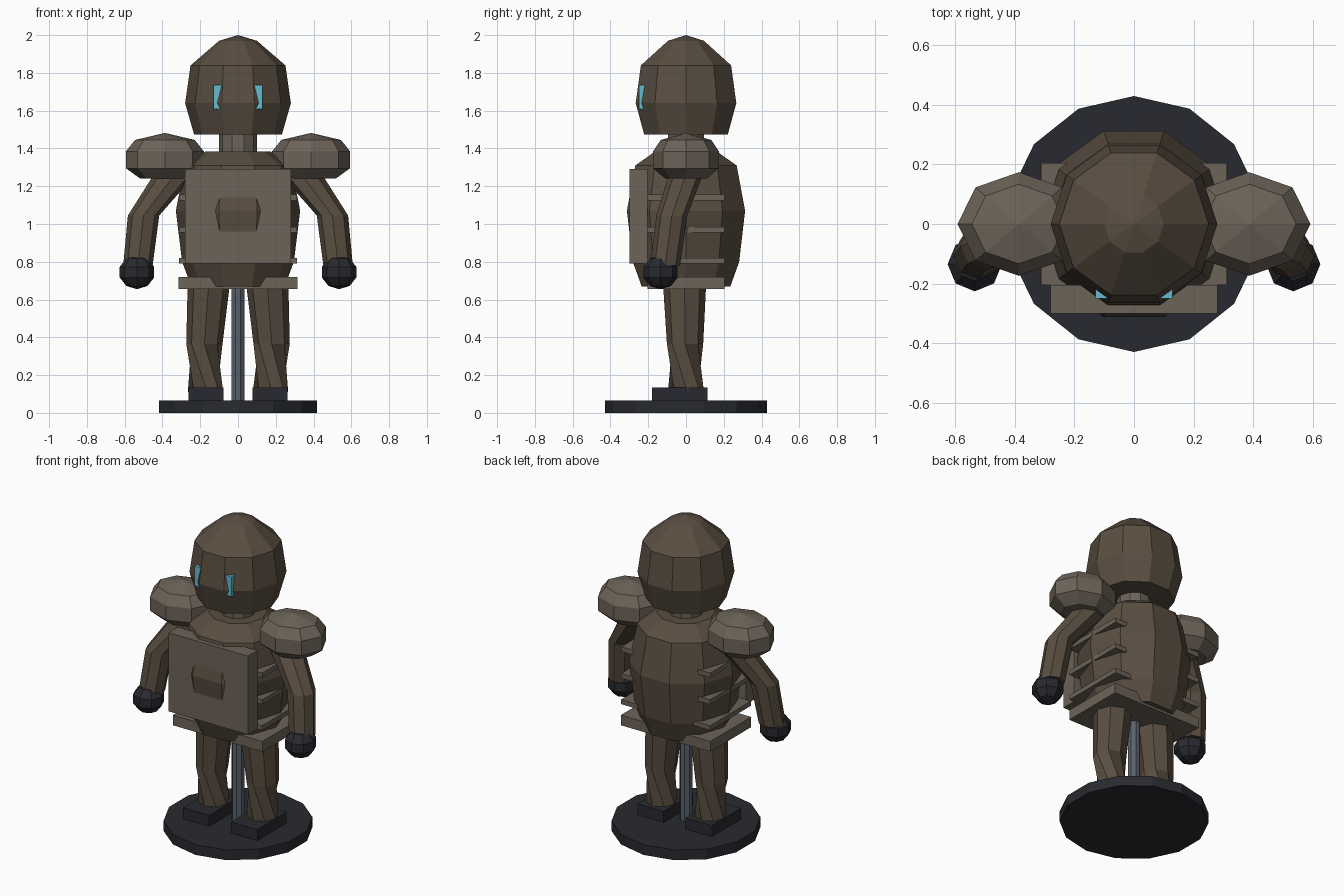
import bpy, bmesh
from math import sin, cos, pi, radians

if "Cube" in bpy.data.objects:
    bpy.data.objects.remove(bpy.data.objects["Cube"])


def material(name, rgb):
    m = bpy.data.materials.new(name)
    m.diffuse_color = (*rgb, 1)
    m.use_nodes = True
    m.node_tree.nodes["Principled BSDF"].inputs["Base Color"].default_value = m.diffuse_color
    return m


CLOTH = material("brown_cloth", (0.10, 0.075, 0.052))
PLATE = material("pale_plate", (0.15, 0.125, 0.098))
DARK = material("dark", (0.022, 0.023, 0.029))
STEEL = material("steel", (0.10, 0.125, 0.15))
GLOW = material("teal_glow", (0.13, 0.50, 0.62))


def finish(name, bm, mat):
    bmesh.ops.remove_doubles(bm, verts=bm.verts, dist=1e-5)
    bmesh.ops.recalc_face_normals(bm, faces=bm.faces)
    me = bpy.data.meshes.new(name)
    bm.to_mesh(me)
    bm.free()
    me.materials.append(mat)
    ob = bpy.data.objects.new(name, me)
    bpy.context.collection.objects.link(ob)
    return ob


def loft(name, rings, mat, sides=10, phase=0):
    """Skin horizontal rings given as (x, y, z, rx, ry, twist in degrees)."""
    bm = bmesh.new()
    loops = []
    for x, y, z, rx, ry, twist in rings:
        angles = [radians(phase + twist) + 2 * pi * i / sides for i in range(sides)]
        loops.append([bm.verts.new((x + rx * cos(a), y + ry * sin(a), z)) for a in angles])
    for a, b in zip(loops, loops[1:]):
        for i in range(sides):
            j = (i + 1) % sides
            bm.faces.new((a[i], a[j], b[j], b[i]))
    for loop, ring in ((loops[0], rings[0]), (loops[-1], rings[-1])):
        if ring[3] > 0:
            bm.faces.new(loop)
    return finish(name, bm, mat)


def lathe(name, profile, mat, sides=10, phase=0, x=0, y=0, squash=1):
    """Turned shape from (radius, z) points."""
    return loft(name, [(x, y, z, r, r * squash, 0) for r, z in profile], mat, sides, phase)


def box(name, x, y, z, mat):
    """Box from (min, max) pairs."""
    bm = bmesh.new()
    bmesh.ops.create_cube(bm, size=1)
    for v in bm.verts:
        v.co = [lo + (c + 0.5) * (hi - lo) for c, (lo, hi) in zip(v.co, (x, y, z))]
    return finish(name, bm, mat)


# display stand
lathe("base_disc", [(0.43, 0), (0.43, 0.065)], DARK, 14, 90)
lathe("support_pole", [(0.037, 0.06), (0.037, 0.9)], STEEL, 8, 22.5)

# body, neck and head
lathe("torso", [(0.247, 0.67), (0.296, 0.80), (0.329, 1.07), (0.282, 1.31), (0.17, 1.385)], CLOTH)
lathe("neck", [(0.1, 1.36), (0.1, 1.5)], PLATE)
lathe("head", [(0.233, 1.475), (0.28, 1.64), (0.251, 1.84), (0.1, 1.97), (0, 2.0)], CLOTH)

# visor bar, only its ends show at the sides of the face
box("eye_visor", (-0.13, 0.13), (-0.25, -0.2), (1.61, 1.735), GLOW)

# breastplate, belt and the straps whose corners stick out of the torso
box("breastplate", (-0.28, 0.28), (-0.30, -0.205), (0.79, 1.29), PLATE)
box("belt", (-0.315, 0.315), (-0.205, 0.205), (0.655, 0.72), PLATE)
for i, z in enumerate((0.805, 0.97, 1.14)):
    box(f"strap_{i + 1}", (-0.313, 0.313), (-0.205, 0.205), (z - 0.015, z + 0.015), PLATE)

for side, s in (("left", 1), ("right", -1)):
    # shoulder pad
    lathe(f"shoulder_pad_{side}",
          [(0.13, 1.24), (0.206, 1.295), (0.206, 1.385), (0.158, 1.445), (0, 1.482)],
          PLATE, 8, 0, s * 0.387, 0, 0.845)

    # arm: shoulder, elbow, wrist
    loft(f"arm_{side}", [(s * 0.30, 0.01, 1.33, 0.11, 0.09, 0),
                         (s * 0.345, -0.005, 1.25, 0.108, 0.09, 0),
                         (s * 0.50, -0.075, 1.045, 0.083, 0.082, 0),
                         (s * 0.53, -0.11, 0.78, 0.078, 0.078, 0)], CLOTH, 8)

    # hand
    ball = [(0.096 * sin(pi * k / 5), 0.745 - 0.09 * cos(pi * k / 5)) for k in range(5)]
    lathe(f"hand_{side}", ball + [(0, 0.835)], DARK, 8, 0, s * 0.535, -0.135)

    # leg: hip, knee, twisted ankle
    loft(f"leg_{side}", [(s * 0.15, -0.008, 0.75, 0.115, 0.118, 0),
                         (s * 0.178, -0.005, 0.365, 0.096, 0.096, 0),
                         (s * 0.172, 0.0, 0.11, 0.094, 0.096, 50)], CLOTH, 8)

    # foot
    box(f"foot_{side}", sorted((s * 0.077, s * 0.262)), (-0.18, 0.115), (0.06, 0.135), DARK)
